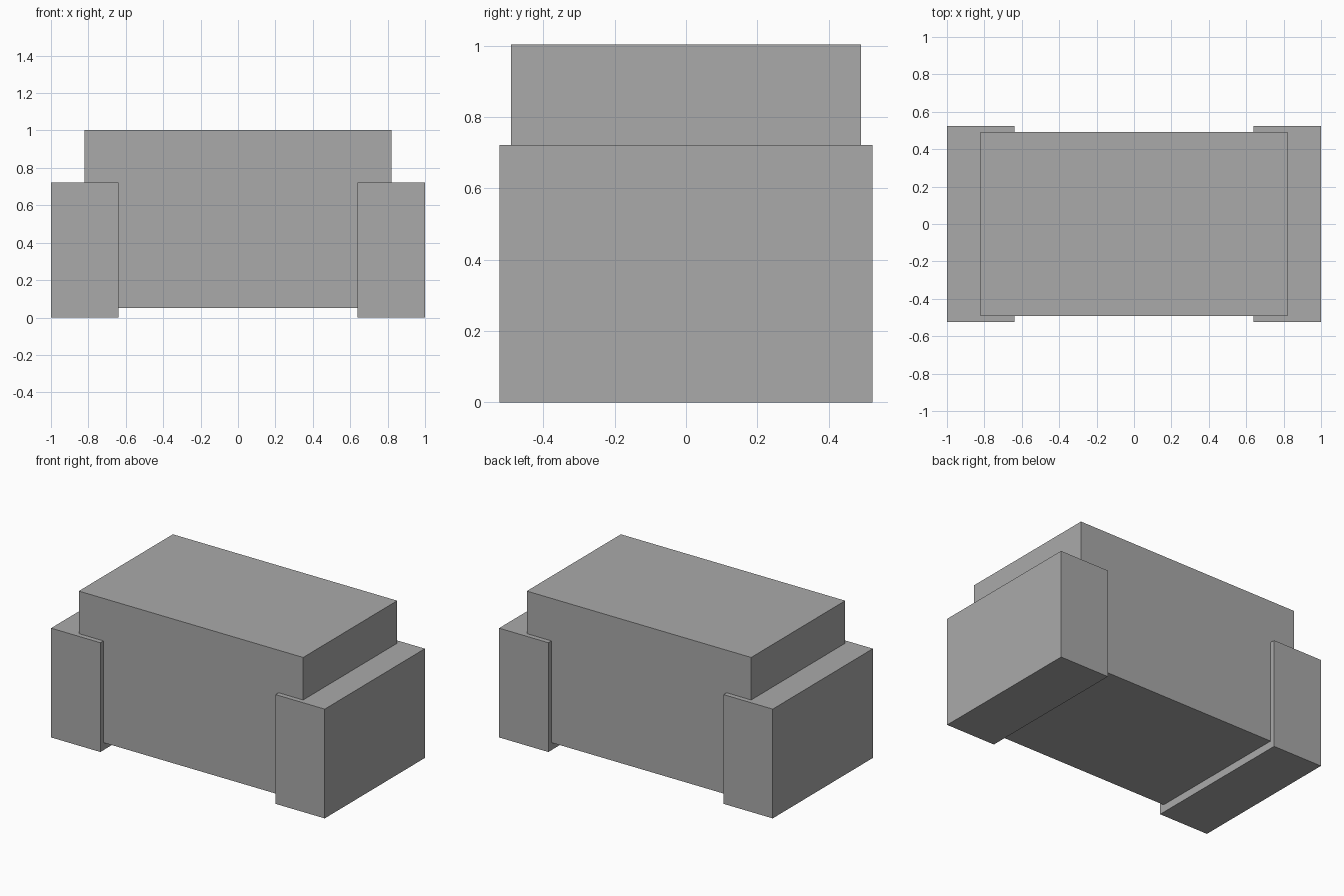
import bpy

default = bpy.data.objects.get("Cube")
if default:
    bpy.data.objects.remove(default, do_unlink=True)

# Single plain grey
GREY = (0.4, 0.4, 0.4, 1)
grey = bpy.data.materials.new("plain grey")
grey.use_nodes = True
grey.diffuse_color = GREY
grey.node_tree.nodes["Principled BSDF"].inputs["Base Color"].default_value = GREY


def box(name, low, high):
    """Flat-sided block between two opposite corners."""
    centre = [(a + b) / 2 for a, b in zip(low, high)]
    bpy.ops.mesh.primitive_cube_add(size=1, location=centre)
    block = bpy.context.object
    block.name = block.data.name = name
    block.scale = [b - a for a, b in zip(low, high)]
    bpy.ops.object.transform_apply(location=False, rotation=False, scale=True)
    block.data.materials.append(grey)
    return block


# Main block, raised slightly off the ground
box("body", (-0.82, -0.491, 0.05), (0.82, 0.491, 1.003))

# Lower end blocks wrapping both sides of the body
for name, x0, x1 in (("left_end_block", 0.64, 1), ("right_end_block", -1, -0.64)):
    box(name, (x0, -0.523, 0), (x1, 0.523, 0.722))
